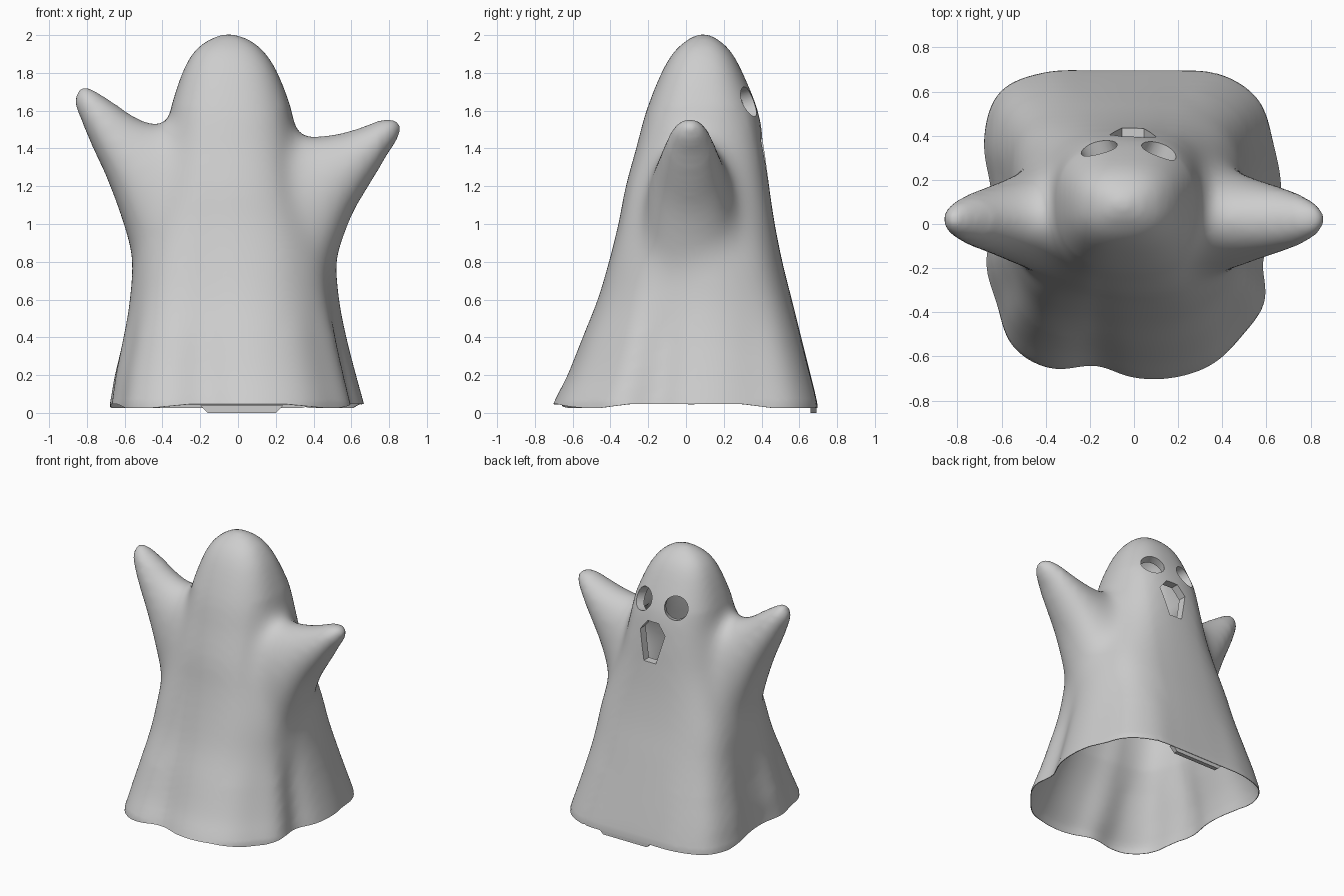
import bpy, bmesh, math
from mathutils import Vector

if "Cube" in bpy.data.objects:
    bpy.data.objects.remove(bpy.data.objects["Cube"], do_unlink=True)

SEGMENTS = 96
SUBSTEPS = 6


def clamp(value):
    return max(0, min(1, value))


def spline(values, t, closed=False):
    """Catmull-Rom interpolation through evenly spaced numbers."""
    count = len(values)
    i = math.floor(t)
    f = t - i

    def pick(k):
        return values[k % count] if closed else values[max(0, min(count - 1, k))]
    a, b, c, d = (pick(i + k) for k in (-1, 0, 1, 2))
    return b + f * (c - a + f * (2 * a - 5 * b + 4 * c - d + f * (3 * (b - c) + d - a))) / 2


def refine(rows):
    """Smooth a list of section rows by adding in-between rows."""
    columns = list(zip(*rows))
    steps = (len(rows) - 1) * SUBSTEPS
    return [[spline(col, s / SUBSTEPS) for col in columns] for s in range(steps + 1)]


def add_loft(bm, rings):
    """Skin closed rings into a capped solid."""
    loops = [[bm.verts.new(p) for p in ring] for ring in rings]
    for low, high in zip(loops, loops[1:]):
        for i in range(len(low)):
            j = (i + 1) % len(low)
            bm.faces.new((low[i], low[j], high[j], high[i]))
    bm.faces.new(list(reversed(loops[0])))
    bm.faces.new(loops[-1])


def make_object(name, bm):
    bmesh.ops.recalc_face_normals(bm, faces=bm.faces)
    mesh = bpy.data.meshes.new(name)
    bm.to_mesh(mesh)
    bm.free()
    obj = bpy.data.objects.new(name, mesh)
    bpy.context.collection.objects.link(obj)
    return obj


def bake(obj):
    """Replace the mesh by its modified result."""
    bpy.context.view_layer.update()
    graph = bpy.context.evaluated_depsgraph_get()
    mesh = bpy.data.meshes.new_from_object(obj.evaluated_get(graph))
    obj.modifiers.clear()
    obj.data = mesh


def weight_group(obj, name, rule):
    """Make a vertex group whose weights follow a rule of position."""
    group = obj.vertex_groups.new(name=name)
    for v in obj.data.vertices:
        group.add([v.index], clamp(rule(abs(v.co.x), v.co.z)), 'REPLACE')
    return group.name


angles = [math.tau * i / SEGMENTS for i in range(SEGMENTS)]
bm = bmesh.new()

# Hem outline: radius at equal angles, starting at +x
hem = [.65, .69, .73, .80, .785, .72, .695, .72, .795, .85, .775, .66,
       .63, .683, .705, .768, .745, .65, .685, .71, .72, .697, .685, .60]

# Draped body sections: z, left x, right x, front y, back y
body = [(-.15, -.715, .715, -.78, .73), (.05, -.675, .665, -.705, .695),
        (.2, -.655, .625, -.63, .66), (.4, -.615, .575, -.55, .61),
        (.6, -.585, .54, -.47, .56), (.8, -.565, .52, -.41, .51),
        (1.0, -.505, .455, -.36, .47), (1.2, -.44, .38, -.32, .44),
        (1.4, -.40, .33, -.265, .415), (1.6, -.36, .285, -.21, .38),
        (1.8, -.295, .21, -.13, .30), (1.91, -.235, .14, -.065, .24),
        (1.97, -.165, .07, 0, .18), (2.0, -.10, 0, .05, .13), (2.005, -.06, -.04, .08, .10)]


def boxy(value):
    """Make a circle slightly squarer."""
    return math.copysign(abs(value) ** .83, value)


def body_ring(z, x0, x1, y0, y1):
    fold = clamp(1 - z / 1.7)
    ring = []
    for a in angles:
        r = spline(hem, a / math.tau * len(hem), closed=True)
        px = (1 - fold) * boxy(math.cos(a)) + fold * r / .665 * math.cos(a)
        py = (1 - fold) * boxy(math.sin(a)) + fold * r / .695 * math.sin(a)
        ring.append(((x0 + x1 + (x1 - x0) * px) / 2, (y0 + y1 + (y1 - y0) * py) / 2, z))
    return ring


add_loft(bm, [body_ring(*row) for row in refine(body)])

# Raised arms: distance from middle, low z, high z, half width
raised_arm = [(.2, .70, 1.50, .21), (.45, .60, 1.535, .235), (.54, .76, 1.57, .21),
              (.61, 1.0, 1.61, .18), (.70, 1.25, 1.67, .14), (.79, 1.45, 1.725, .095),
              (.835, 1.56, 1.725, .065), (.86, 1.61, 1.69, .035)]
lower_arm = [(.2, .70, 1.43, .21), (.42, .60, 1.475, .235), (.51, .78, 1.485, .21),
             (.60, 1.03, 1.505, .18), (.70, 1.21, 1.535, .14), (.79, 1.365, 1.56, .095),
             (.835, 1.43, 1.555, .065), (.86, 1.48, 1.535, .03)]


def arm_ring(side, x, low, high, width):
    return [(side * x, .02 + width * math.cos(a),
             (low + high) / 2 + (high - low) / 2 * math.sin(a)) for a in angles]


for side, rows in ((-1, raised_arm), (1, lower_arm)):
    add_loft(bm, [arm_ring(side, *row) for row in refine(rows)])

# Fuse body and arms into one soft sheet
ghost = make_object("ghost_sheet", bm)
remesh = ghost.modifiers.new("fuse", 'REMESH')
remesh.mode = 'VOXEL'
remesh.voxel_size = .022
soften = ghost.modifiers.new("soften", 'SMOOTH')
soften.factor = .5
soften.iterations = 14
bake(ghost)

# Blend the arms into the body with extra smoothing around their roots
blend = ghost.modifiers.new("blend", 'SMOOTH')
blend.factor = .5
blend.iterations = 110
blend.vertex_group = weight_group(ghost, "arm_roots", lambda x, z: min(
    (x - .2) / .12, (.74 - x) / .2, (z - .4) / .25, (1.62 - z) / .15))
bake(ghost)

# Open the bottom and let the hem sag at its corners and back
bm = bmesh.new()
bm.from_mesh(ghost.data)
bmesh.ops.bisect_plane(bm, geom=bm.verts[:] + bm.edges[:] + bm.faces[:],
                       plane_co=(0, 0, .047), plane_no=(0, 0, 1), clear_inner=True)
bmesh.ops.remove_doubles(bm, verts=[v for v in bm.verts if v.co.z < .1], dist=.005)
for v in bm.verts:
    if v.is_boundary:
        corner = clamp((abs(v.co.x) - .25) / .2) * clamp((abs(v.co.y) - .3) / .15)
        v.co.z -= .02 * max(corner, clamp((v.co.y - .5) / .15))
bm.to_mesh(ghost.data)
bm.free()

# Thicken the cloth inward, thinning towards the hem and the arm tips
shell = ghost.modifiers.new("cloth", 'SOLIDIFY')
shell.thickness = .06
shell.offset = -1
shell.vertex_group = weight_group(ghost, "thickness", lambda x, z: max(
    .08, min(1, (z - .05) / .5) * clamp((.9 - x) / .35)))

# Eye and mouth openings
cutters = []
for name, x, y in (("left_eye_cutter", .12, .345), ("right_eye_cutter", -.16, .345)):
    aim = Vector((x + .02, .30, .08)).normalized()
    across = aim.cross(Vector((0, 0, 1))).normalized()
    up = across.cross(aim)
    centre = Vector((x, y, 1.65))
    bm = bmesh.new()
    add_loft(bm, [[centre + aim * d + .083 * (across * math.cos(a) + up * math.sin(a))
                   for a in angles[::2]] for d in (-.15, .15)])
    cutters.append(make_object(name, bm))

mouth = [(-.05, 1.525), (.04, 1.525), (.10, 1.45), (.045, 1.24), (-.055, 1.24), (-.11, 1.45)]
bm = bmesh.new()
add_loft(bm, [[(x, y, z) for x, z in mouth] for y in (.2, .65)])
cutters.append(make_object("mouth_cutter", bm))

for cutter in cutters:
    cutter.hide_render = True
    cut = ghost.modifiers.new(cutter.name, 'BOOLEAN')
    cut.operation = 'DIFFERENCE'
    cut.solver = 'EXACT'
    cut.object = cutter
bake(ghost)
for cutter in cutters:
    bpy.data.objects.remove(cutter, do_unlink=True)

# Small flap hanging from the back of the hem
bm = bmesh.new()
flap = [(-.20, .04), (-.16, 0), (.20, 0), (.24, .04)]
add_loft(bm, [[(x, y, z) for x, z in flap] for y in (.66, .692)])
hem_flap = make_object("hem_flap", bm)

# Plain cloth colour
cloth = bpy.data.materials.new("pale_grey_cloth")
cloth.use_nodes = True
colour = (.61, .61, .61, 1)
cloth.diffuse_color = colour
cloth.node_tree.nodes["Principled BSDF"].inputs["Base Color"].default_value = colour
bpy.ops.object.select_all(action='DESELECT')
for obj in (hem_flap, ghost):
    obj.data.materials.clear()
    obj.data.materials.append(cloth)
    for face in obj.data.polygons:
        face.material_index = 0
    obj.select_set(True)
    bpy.context.view_layer.objects.active = obj
bpy.ops.object.shade_smooth_by_angle(angle=math.radians(40))
